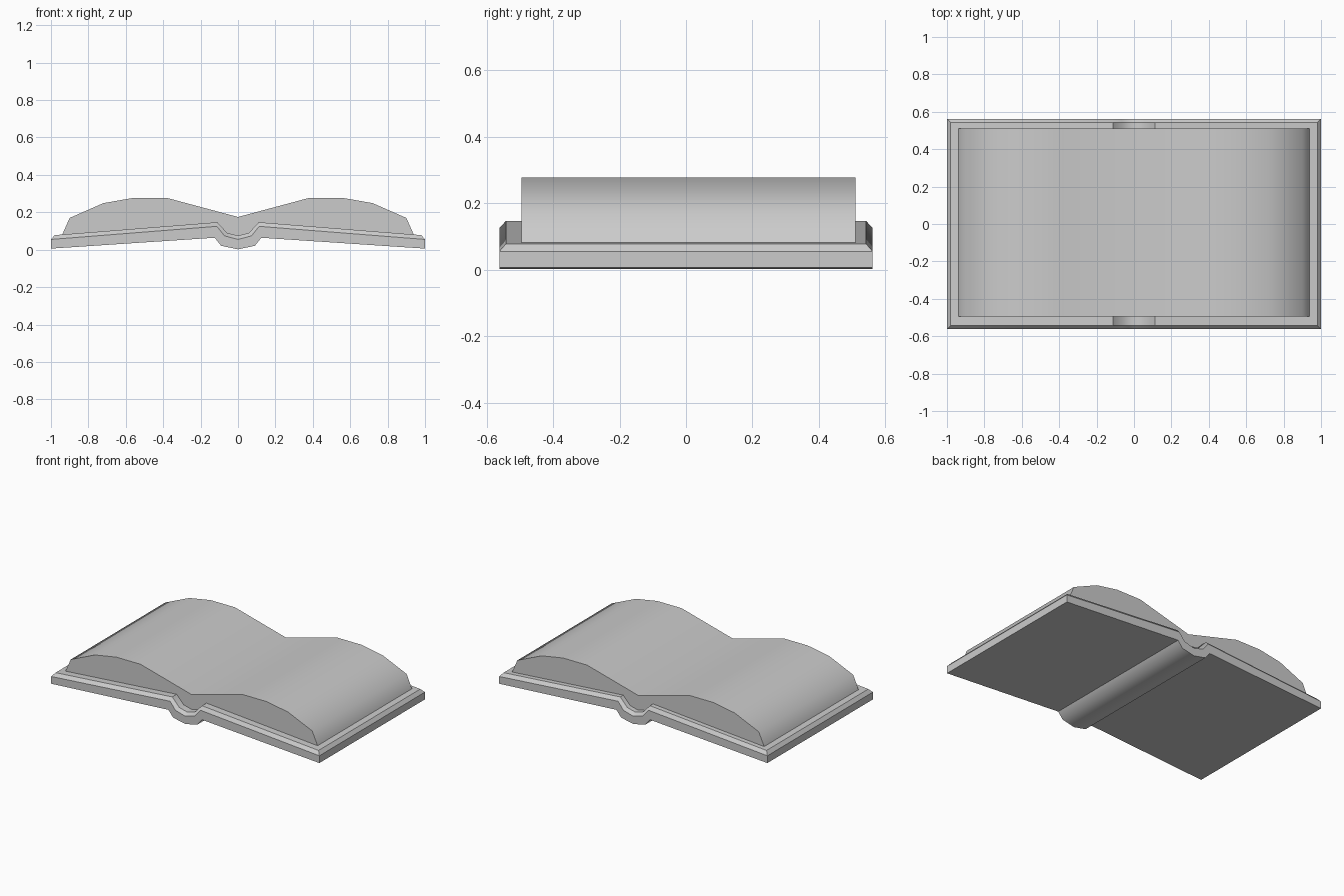
import bpy, bmesh, math

if "Cube" in bpy.data.objects:
    bpy.data.objects.remove(bpy.data.objects["Cube"])


def mirrored(half):
    """Mirror a profile that runs from x = 0 outwards, giving left-to-right order."""
    return [(-x, z) for x, z in reversed(half[1:])] + list(half)


def finish(name, bm, angle):
    bmesh.ops.recalc_face_normals(bm, faces=bm.faces)
    mesh = bpy.data.meshes.new(name)
    bm.to_mesh(mesh)
    bm.free()
    obj = bpy.data.objects.new(name, mesh)
    bpy.context.collection.objects.link(obj)
    bpy.ops.object.select_all(action='DESELECT')
    obj.select_set(True)
    bpy.context.view_layer.objects.active = obj
    bpy.ops.object.shade_smooth_by_angle(angle=math.radians(angle))
    return obj


# Profiles across the book, from the spine centre outwards
under = mirrored([(0, 0.002), (0.09, 0.021), (0.125, 0.064), (1, 0.006)])
edge = mirrored([(0, 0.055), (0.072, 0.074), (0.113, 0.125), (1, 0.055)])
inset = mirrored([(0, 0.075), (0.058, 0.090), (0.111, 0.147), (0.98, 0.078)])
paper = mirrored([(0, 0.175), (0.38, 0.277), (0.56, 0.277), (0.72, 0.249),
                  (0.90, 0.170), (0.94, 0.080)])

# Cover: two boards and rounded spine, with a bevelled upper rim
Y_OUT, Y_IN = 0.562, 0.542
bm = bmesh.new()
rings = [(under, -Y_OUT), (edge, -Y_OUT), (inset, -Y_IN),
         (inset, Y_IN), (edge, Y_OUT), (under, Y_OUT)]
rows = [[bm.verts.new((x, y, z)) for x, z in prof] for prof, y in rings]
for i, row in enumerate(rows):
    nxt = rows[(i + 1) % len(rows)]
    for j in range(len(row) - 1):
        bm.faces.new((row[j], row[j + 1], nxt[j + 1], nxt[j]))
for end in (0, -1):
    bm.faces.new([rows[k][end] for k in (0, 1, 4, 5)])
    bm.faces.new([rows[k][end] for k in (1, 2, 3, 4)])
finish("cover", bm, 41)

# Page block: curved pages whose underside follows the cover
bm = bmesh.new()
outline = paper + [(x, z - 0.001) for x, z in reversed(inset[1:-1])]
face = bm.faces.new([bm.verts.new((x, -0.495, z)) for x, z in outline])
ext = bmesh.ops.extrude_face_region(bm, geom=[face], use_keep_orig=True)
moved = [g for g in ext['geom'] if isinstance(g, bmesh.types.BMVert)]
bmesh.ops.translate(bm, verts=moved, vec=(0, 1.005, 0))
finish("pages", bm, 43)
